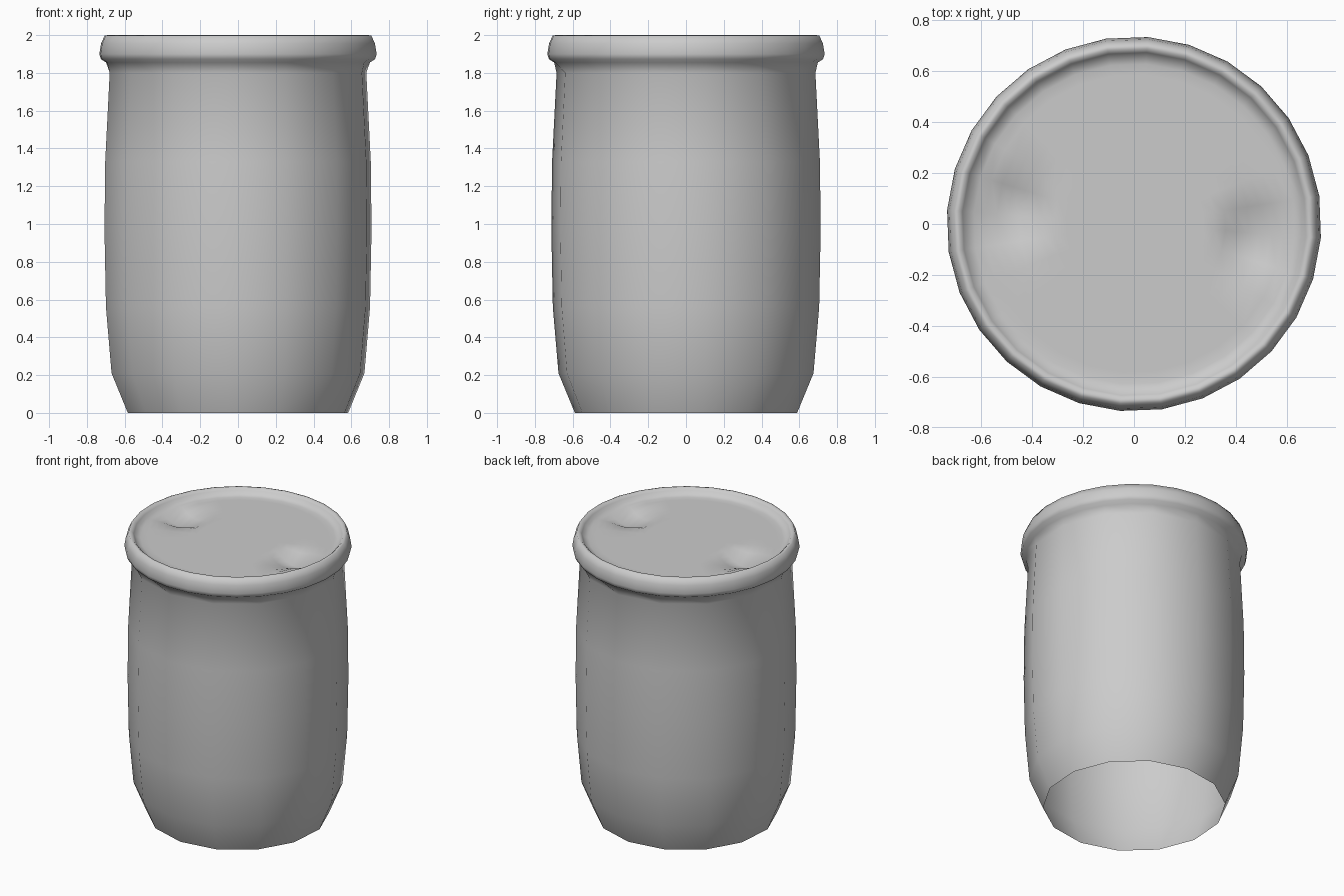
import bpy, bmesh
from math import sin, cos, pi, radians, hypot

cube = bpy.data.objects.get("Cube")
if cube:
    bpy.data.objects.remove(cube, do_unlink=True)

# One grey plastic for the whole drum
GREY = (0.6, 0.6, 0.6, 1)
grey = bpy.data.materials.new("grey plastic")
grey.use_nodes = True
grey.diffuse_color = GREY
grey.node_tree.nodes["Principled BSDF"].inputs["Base Color"].default_value = GREY

SIDES, TURN = 14, radians(8.6)

# Profiles as (radius, height): coarse bulging wall, finer rolled rim
wall = [(0.59, 0), (0.677, 0.21), (0.707, 0.56), (0.715, 0.97),
        (0.711, 1.33), (0.687, 1.8)]
rim = [(0.7, 1.855), (0.728, 1.873), (0.736, 1.9), (0.727, 1.955),
       (0.708, 1.998), (0.69, 2.0), (0.675, 1.985), (0.66, 1.965)]
lid = [(0.63 - 0.045 * i, 1.957) for i in range(14)]

# Two finger hollows pressed into the lid, opposite each other
HOLLOWS = [(-0.48, 0.05), (0.48, -0.05)]


def hollow_depth(x, y):
    depth = 0
    for cx, cy in HOLLOWS:
        d = hypot((x - cx) / 0.17, (y - cy) / 0.14)
        if d < 1:
            depth += 0.065 * (1 - d ** 2) ** 1.2
    return depth


def ring(bm, r, z, n, dented=False):
    verts = []
    for i in range(n):
        a = TURN + 2 * pi * i / n
        x, y = r * cos(a), r * sin(a)
        verts.append(bm.verts.new((x, y, z - (hollow_depth(x, y) if dented else 0))))
    return verts


def join(bm, low, high):
    """Skin two rings; the upper one may have twice the points."""
    n, step = len(low), len(high) // len(low)
    for i in range(n):
        top = [high[(i * step + k) % len(high)] for k in range(step, -1, -1)]
        bm.faces.new([low[i], low[(i + 1) % n]] + top)


# Drum: open underneath, one continuous shell up to the middle of the lid
bm = bmesh.new()
rings = [ring(bm, r, z, SIDES) for r, z in wall]
rings += [ring(bm, r, z, SIDES * 2) for r, z in rim]
rings += [ring(bm, r, z, SIDES * 2, True) for r, z in lid]
for low, high in zip(rings, rings[1:]):
    join(bm, low, high)
bm.faces.new(rings[-1])

mesh = bpy.data.meshes.new("drum")
bm.to_mesh(mesh)
bm.free()
mesh.materials.append(grey)
mesh.shade_smooth()
drum = bpy.data.objects.new("drum", mesh)
bpy.context.collection.objects.link(drum)
